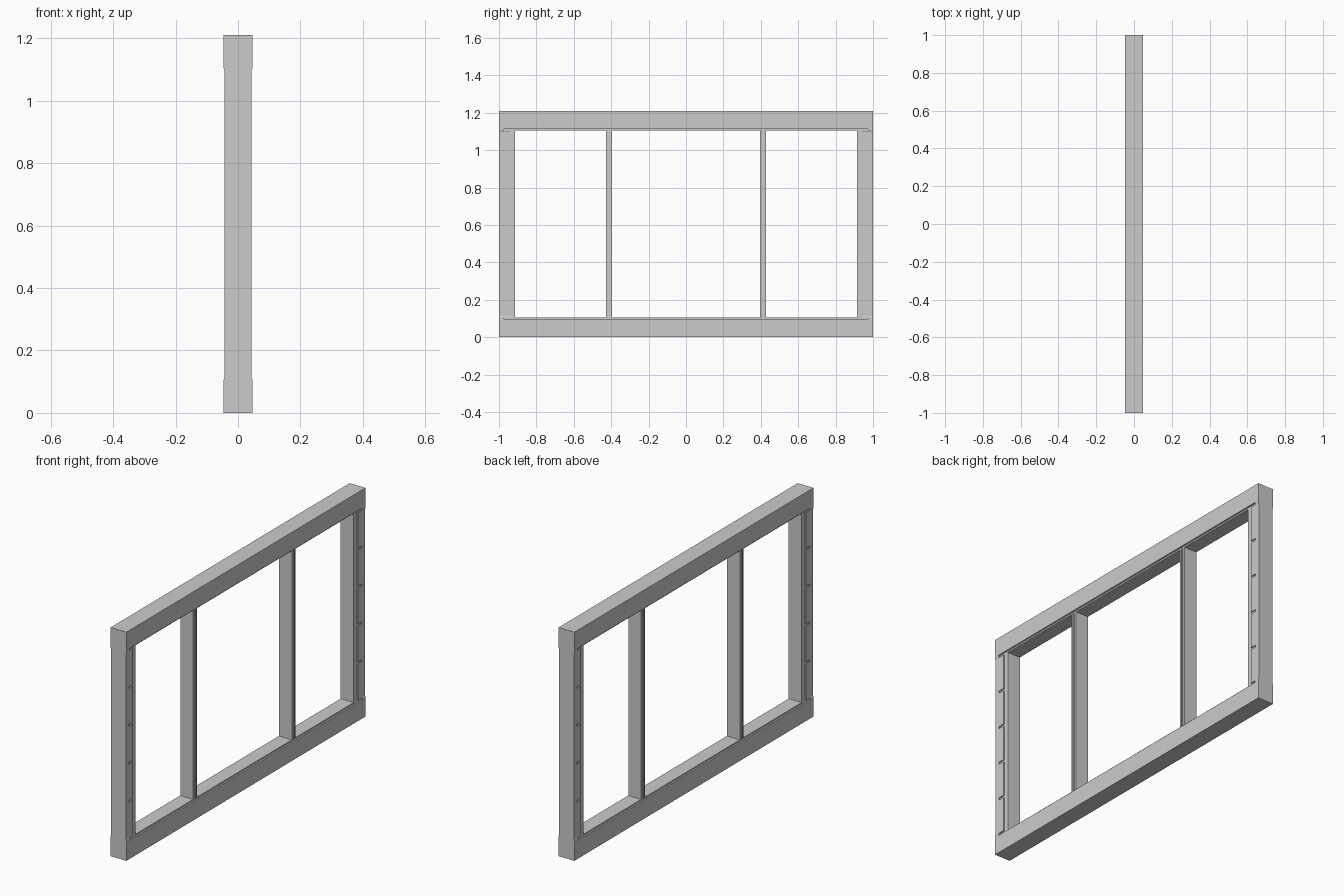
import bpy, bmesh

if "Cube" in bpy.data.objects:
    bpy.data.objects.remove(bpy.data.objects["Cube"])

H = 1.21          # overall height
FACE = 0.0465     # half thickness at the rails
POST = 0.0435     # half thickness at the side posts
CORE = 0.038      # half thickness of the recessed rim


def make_object(name, bm):
    bmesh.ops.recalc_face_normals(bm, faces=bm.faces)
    mesh = bpy.data.meshes.new(name)
    bm.to_mesh(mesh)
    bm.free()
    obj = bpy.data.objects.new(name, mesh)
    bpy.context.collection.objects.link(obj)
    return obj


def extrude(name, points, direction):
    bm = bmesh.new()
    face = bm.faces.new([bm.verts.new(p) for p in points])
    ext = bmesh.ops.extrude_face_region(bm, geom=[face])
    moved = [v for v in ext["geom"] if isinstance(v, bmesh.types.BMVert)]
    bmesh.ops.translate(bm, verts=moved, vec=direction)
    return make_object(name, bm)


def box(name, x0, x1, y0, y1, z0, z1):
    pts = [(x0, y0, z0), (x1, y0, z0), (x1, y1, z0), (x0, y1, z0)]
    return extrude(name, pts, (0, 0, z1 - z0))


def cut(target, cutter):
    cutter.hide_render = True
    mod = target.modifiers.new("cut", "BOOLEAN")
    mod.operation = "DIFFERENCE"
    mod.solver = "EXACT"
    mod.object = cutter
    bpy.context.view_layer.objects.active = target
    bpy.ops.object.modifier_apply(modifier=mod.name)
    bpy.data.objects.remove(cutter)


# Outer frame: slightly waisted slab, rails thicker than the posts
right = [(FACE, 0), (FACE, 0.105), (POST, 0.112),
         (POST, H - 0.112), (FACE, H - 0.105), (FACE, H)]
outline = right + [(-x, z) for x, z in reversed(right)]
frame = extrude("outer_frame", [(x, -1, z) for x, z in outline], (0, 2, 0))

# Through opening
cut(frame, box("opening_cutter", -0.1, 0.1, -0.913, 0.913, 0.105, H - 0.105))

# Shallow rim recess and shelf slots on both faces
for s in (-1, 1):
    x0, x1 = sorted((s * CORE, s * 0.1))
    cut(frame, box("recess_cutter", x0, x1, -0.94, 0.94, 0.1, H - 0.1))
    for i in range(6):
        z = 0.103 + i * (H - 0.206) / 5
        cut(frame, box("slot_cutter", x0, x1, -0.973, 0.973, z - 0.006, z + 0.006))

# Upright mullions, cross-shaped section with a raised centre rib on each face
for s, label in ((-1, "left"), (1, "right")):
    quarter = [(CORE, 0.0165), (CORE, 0.004), (POST, 0.004)]
    half = quarter + [(x, -y) for x, y in reversed(quarter)]
    section = half + [(-x, -y) for x, y in half]
    extrude(label + "_mullion",
            [(x, y + s * 0.412, 0.105) for x, y in section], (0, 0, H - 0.21))
